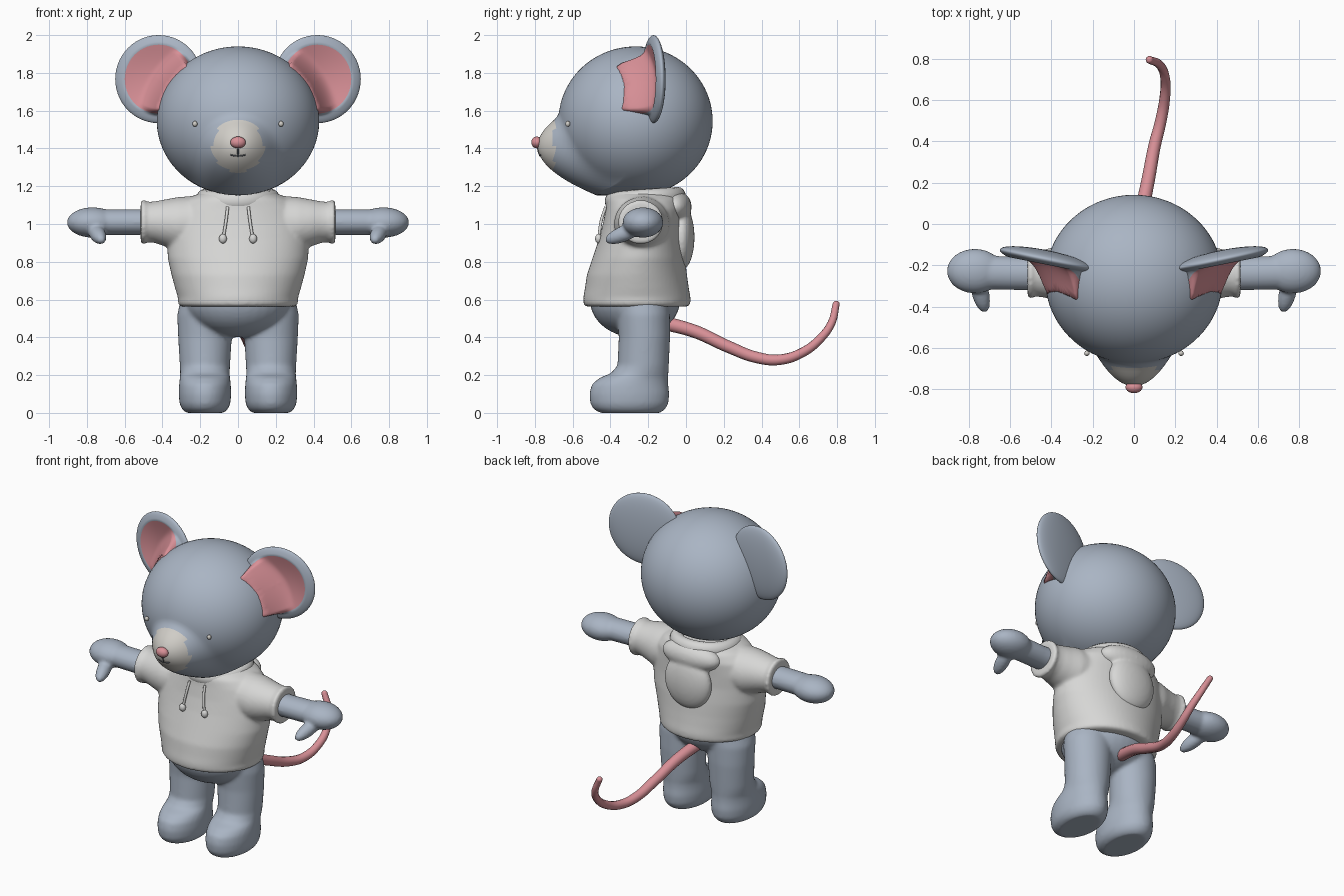
import bpy, bmesh, math
from mathutils import Matrix, Vector

if "Cube" in bpy.data.objects:
    bpy.data.objects.remove(bpy.data.objects["Cube"])


def material(name, r, g, b):
    m = bpy.data.materials.new(name)
    m.use_nodes = True
    m.diffuse_color = (r, g, b, 1)
    m.node_tree.nodes["Principled BSDF"].inputs["Base Color"].default_value = (r, g, b, 1)
    return m


FUR = material("blue grey fur", 0.40, 0.46, 0.55)
PINK = material("pink skin", 0.69, 0.28, 0.31)
CLOTH = material("white cloth", 0.68, 0.68, 0.67)
CREAM = material("pale muzzle", 0.64, 0.62, 0.58)
DARK = material("mouth grey", 0.12, 0.13, 0.15)


def ellipsoid(bm, centre, radii, rot=Matrix(), segs=32, rings=20):
    mat = Matrix.Translation(centre) @ rot @ Matrix.Diagonal((*radii, 1))
    return bmesh.ops.create_uvsphere(bm, u_segments=segs, v_segments=rings, radius=1, matrix=mat)["verts"]


def loft(bm, sections, axis="z", n=40):
    """Closed skin through ellipses (position, centre a, centre b, radius a, radius b)."""
    rings = []
    for t, a, b, ra, rb in sections:
        ring = []
        for i in range(n):
            ang = math.tau * i / n
            p, q = a + ra * math.cos(ang), b + rb * math.sin(ang)
            ring.append(bm.verts.new((p, q, t) if axis == "z" else (t, p, q)))
        rings.append(ring)
    for low, high in zip(rings, rings[1:]):
        for i in range(n):
            j = (i + 1) % n
            bm.faces.new((low[i], low[j], high[j], high[i]))
    bm.faces.new(rings[0][::-1])
    bm.faces.new(rings[-1])


def finish(name, bm, *mats, voxel=0, smooth=4):
    """Turn the bmesh into a smooth object; voxel fuses overlapping volumes."""
    bmesh.ops.recalc_face_normals(bm, faces=bm.faces[:])
    for f in bm.faces:
        f.smooth = True
    mesh = bpy.data.meshes.new(name)
    bm.to_mesh(mesh)
    bm.free()
    for m in mats:
        mesh.materials.append(m)
    ob = bpy.data.objects.new(name, mesh)
    bpy.context.collection.objects.link(ob)
    if voxel:
        fuse = ob.modifiers.new("fuse", "REMESH")
        fuse.mode = "VOXEL"
        fuse.voxel_size = voxel
        fuse.use_smooth_shade = True
        relax = ob.modifiers.new("relax", "SMOOTH")
        relax.iterations = smooth
    return ob


def tube(name, points, radius, mat, tip=1.0):
    curve = bpy.data.curves.new(name, "CURVE")
    curve.dimensions = "3D"
    curve.bevel_depth = radius
    curve.bevel_resolution = 4
    curve.use_fill_caps = True
    sp = curve.splines.new("BEZIER")
    sp.bezier_points.add(len(points) - 1)
    for i, (bp, p) in enumerate(zip(sp.bezier_points, points)):
        bp.co = p
        bp.handle_left_type = bp.handle_right_type = "AUTO"
        bp.radius = 1 + (tip - 1) * i / (len(points) - 1)
    curve.materials.append(mat)
    ob = bpy.data.objects.new(name, curve)
    bpy.context.collection.objects.link(ob)


# Head: a ball whose pole is drawn out into the muzzle
HEAD, HEAD_R = Vector((0, -0.267, 1.545)), Vector((0.43, 0.408, 0.395))
MUZZLE_Z = 1.412


def muzzle_y(x, z):
    return -0.785 + 4.6 * (x * x + (z - MUZZLE_Z) ** 2)


bm = bmesh.new()
turn = Matrix.Rotation(math.radians(109), 4, "X")
for v in ellipsoid(bm, (0, 0, 0), (1, 1, 1), turn, 72, 72):
    v.co = HEAD + v.co * HEAD_R
    if v.co.y < -0.3:
        y, target, k = v.co.y, muzzle_y(v.co.x, v.co.z), 0.04
        h = max(k - abs(y - target), 0) / k
        v.co.y = min(y, target) - h * h * k / 4
for f in bm.faces:
    c = f.calc_center_median()
    f.material_index = int(c.y < -0.4 and math.hypot(c.x, c.z - MUZZLE_Z) < 0.138)
finish("head", bm, FUR, CREAM)

# Nose, eyes and mouth
bm = bmesh.new()
ellipsoid(bm, (0, -0.79, 1.432), (0.041, 0.029, 0.031))
finish("nose", bm, PINK)
for side, s in (("left", 1), ("right", -1)):
    bm = bmesh.new()
    ellipsoid(bm, (0.228 * s, -0.626, 1.53), (0.013, 0.013, 0.015), segs=16, rings=10)
    finish(side + "_eye", bm, CREAM)
tube("mouth_split", [(0, muzzle_y(0, z), z) for z in (1.41, 1.385, 1.362)], 0.004, DARK)
smile = [(x, 1.36 + 4 * x * x) for x in (-0.04, -0.02, 0, 0.02, 0.04)]
tube("mouth", [(x, muzzle_y(x, z), z) for x, z in smile], 0.004, DARK)

for side, s in (("left", 1), ("right", -1)):
    # Ear: dished disc, its pink lining flowing onto the head
    bm = bmesh.new()
    lining = set()
    for v in ellipsoid(bm, (0, 0, 0), (1, 1, 1), Matrix.Rotation(math.pi / 2, 4, "X"), 56, 56):
        u, d, w = v.co
        r = math.hypot(u, w)
        x, z = 0.42 + 0.23 * u, 1.767 + 0.233 * w
        y = -0.172 + 0.2 * (x - 0.42) + 0.045 * d
        if d < 0 and r < 0.82:
            y += 0.05 * (1 - (r / 0.82) ** 2)
            reach = math.hypot(x / HEAD_R.x, (z - HEAD.z) / HEAD_R.z)
            edge = min(1, (0.82 - r) / 0.12)
            y -= 0.15 * edge * min(1, max(0, (1.25 - reach) / 0.25)) ** 2
        v.co = (x * s, y, z)
        if d < 0 and r < 0.81:
            lining.add(v)
    for f in bm.faces:
        f.material_index = int(all(v in lining for v in f.verts))
    finish(side + "_ear", bm, FUR, PINK)

    # Arm, mitten hand and thumb
    bm = bmesh.new()
    loft(bm, [(0.38, -0.24, 1.01, 0.08, 0.068), (0.55, -0.24, 1.01, 0.08, 0.068),
              (0.70, -0.235, 1.01, 0.082, 0.068), (0.78, -0.23, 1.01, 0.07, 0.06)], "x")
    ellipsoid(bm, (0.77, -0.228, 1.008), (0.136, 0.108, 0.08))
    thumb = Vector((-0.04, -0.15, -0.06)).to_track_quat("Z", "Y").to_matrix().to_4x4()
    ellipsoid(bm, (0.745, -0.33, 0.948), (0.042, 0.042, 0.108), thumb)
    bmesh.ops.scale(bm, vec=(s, 1, 1), verts=bm.verts[:])
    finish(side + "_arm", bm, FUR, voxel=0.01, smooth=5)

    # Drawstring with bead
    tube(side + "_drawstring", [(0.055 * s, -0.425, 1.09), (0.063 * s, -0.448, 1.02),
                                (0.078 * s, -0.462, 0.925)], 0.008, CLOTH)
    bm = bmesh.new()
    ellipsoid(bm, (0.08 * s, -0.463, 0.922), (0.021, 0.018, 0.025), segs=16, rings=12)
    finish(side + "_drawstring_bead", bm, CLOTH)

# Hips, legs and feet fused together
bm = bmesh.new()
ellipsoid(bm, (0, -0.27, 0.6), (0.285, 0.24, 0.2))
for s in (1, -1):
    loft(bm, [(z, cx * s, cy, rx, ry) for z, cx, cy, rx, ry in (
        (0.0, 0.175, -0.295, 0.10, 0.16), (0.02, 0.175, -0.30, 0.122, 0.19),
        (0.05, 0.175, -0.30, 0.135, 0.207), (0.10, 0.175, -0.30, 0.139, 0.212),
        (0.15, 0.175, -0.297, 0.137, 0.203), (0.185, 0.175, -0.277, 0.133, 0.182),
        (0.21, 0.175, -0.245, 0.131, 0.152), (0.25, 0.175, -0.227, 0.133, 0.136),
        (0.40, 0.175, -0.22, 0.142, 0.136), (0.52, 0.17, -0.225, 0.152, 0.14),
        (0.64, 0.155, -0.24, 0.14, 0.14))])
finish("hips_and_legs", bm, FUR, voxel=0.012, smooth=6)

# Sweater body and sleeves fused together
bm = bmesh.new()
loft(bm, [(0.562, 0, -0.26, 0.30, 0.268), (0.575, 0, -0.26, 0.318, 0.283),
          (0.61, 0, -0.26, 0.318, 0.284), (0.66, 0, -0.26, 0.333, 0.275),
          (0.73, 0, -0.26, 0.352, 0.265), (0.82, 0, -0.25, 0.372, 0.245),
          (0.92, 0, -0.24, 0.375, 0.222), (1.0, 0, -0.23, 0.37, 0.21),
          (1.08, 0, -0.22, 0.335, 0.205), (1.13, 0, -0.22, 0.28, 0.2),
          (1.165, 0, -0.22, 0.2, 0.185)], n=64)
for s in (1, -1):
    loft(bm, [(x * s, y, z, ry, rz) for x, y, z, ry, rz in (
        (0.22, -0.23, 1.0, 0.15, 0.15), (0.32, -0.235, 1.0, 0.145, 0.142),
        (0.38, -0.24, 1.005, 0.13, 0.126), (0.44, -0.24, 1.01, 0.115, 0.11),
        (0.485, -0.24, 1.01, 0.11, 0.106), (0.492, -0.24, 1.01, 0.12, 0.117),
        (0.515, -0.24, 1.01, 0.12, 0.117))], "x")
finish("sweater", bm, CLOTH, voxel=0.011, smooth=5)

# Collar roll around the neck
bm = bmesh.new()
rows = []
for i in range(48):
    a = math.tau * i / 48
    row = []
    for j in range(16):
        b = math.tau * j / 16
        r = 1 + 0.25 * math.cos(b)
        row.append(bm.verts.new((0.178 * r * math.cos(a), -0.215 + 0.172 * r * math.sin(a),
                                 1.132 + 0.012 * math.sin(a) + 0.052 * math.sin(b))))
    rows.append(row)
for i in range(48):
    for j in range(16):
        here, there = rows[i], rows[(i + 1) % 48]
        bm.faces.new((here[j], there[j], there[(j + 1) % 16], here[(j + 1) % 16]))
finish("collar", bm, CLOTH)

# Hood hanging down the back
bm = bmesh.new()
ellipsoid(bm, (0, -0.025, 0.93), (0.165, 0.07, 0.175))
ellipsoid(bm, (0, -0.06, 1.09), (0.205, 0.09, 0.09))
finish("hood", bm, CLOTH, voxel=0.01, smooth=6)

# Tail
tube("tail", [(0.0, -0.13, 0.48), (0.035, 0.05, 0.43), (0.07, 0.22, 0.352), (0.10, 0.38, 0.292),
              (0.13, 0.50, 0.282), (0.15, 0.62, 0.322), (0.15, 0.71, 0.392),
              (0.125, 0.77, 0.475), (0.075, 0.795, 0.575)], 0.037, PINK, tip=0.5)
bm = bmesh.new()
ellipsoid(bm, (0.075, 0.795, 0.575), (0.0185, 0.0185, 0.0185), segs=16, rings=12)
finish("tail_tip", bm, PINK)
